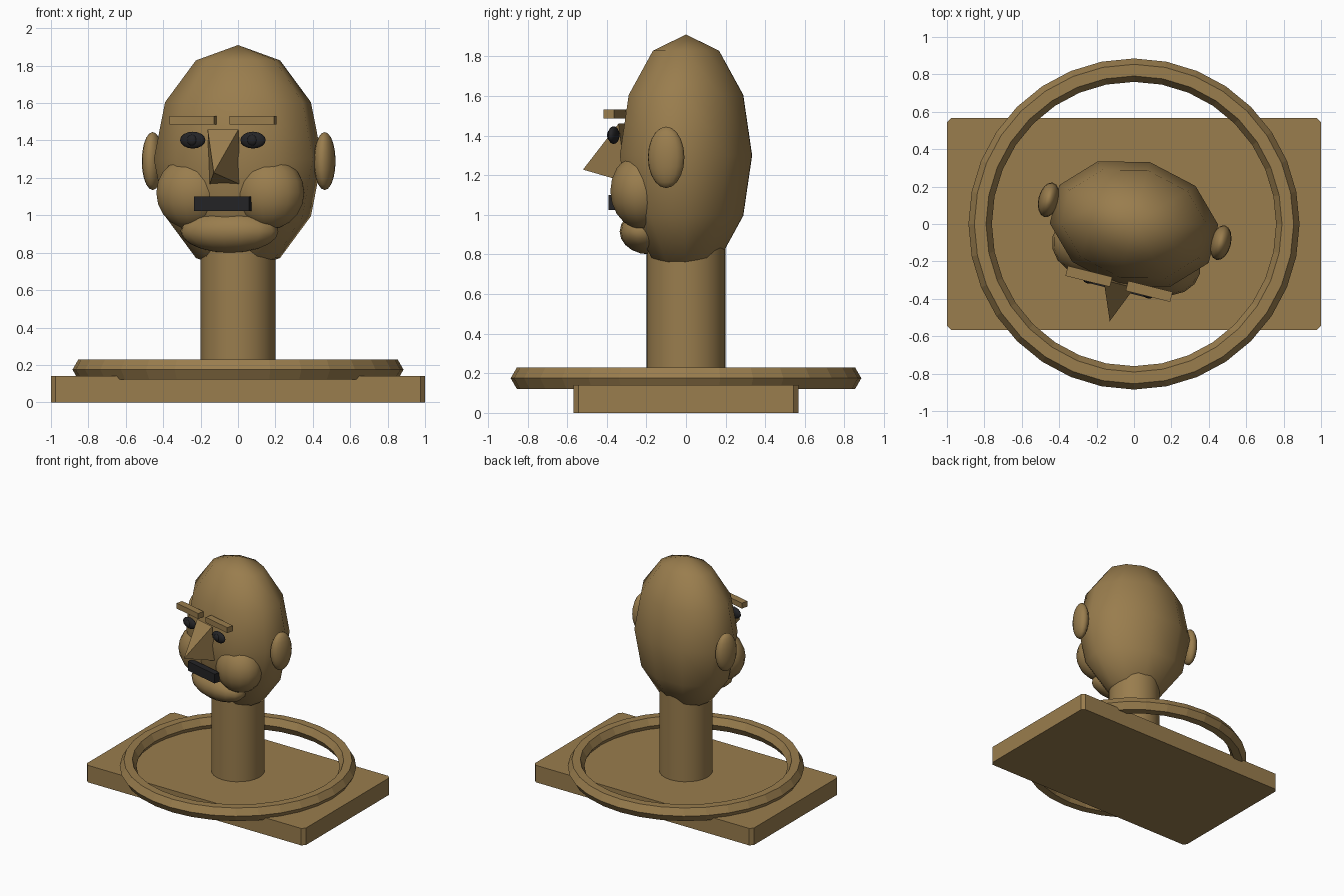
import bpy, bmesh, math
from mathutils import Matrix, Vector

if "Cube" in bpy.data.objects:
    bpy.data.objects.remove(bpy.data.objects["Cube"])

YAW = Matrix.Rotation(math.radians(-14), 4, 'Z')  # the head is turned aside


def material(name, color):
    m = bpy.data.materials.new(name)
    m.diffuse_color = (*color, 1)
    m.use_nodes = True
    m.node_tree.nodes["Principled BSDF"].inputs["Base Color"].default_value = m.diffuse_color
    return m


bronze = material("bronze", (0.32, 0.205, 0.075))
black = material("soft_black", (0.017, 0.017, 0.019))


def finish(name, bm, mat, smooth=None, turn=True):
    if turn:
        bm.transform(YAW)
    bmesh.ops.recalc_face_normals(bm, faces=bm.faces)
    me = bpy.data.meshes.new(name)
    bm.to_mesh(me)
    bm.free()
    me.materials.append(mat)
    ob = bpy.data.objects.new(name, me)
    bpy.context.collection.objects.link(ob)
    if smooth:
        bpy.ops.object.select_all(action='DESELECT')
        ob.select_set(True)
        bpy.context.view_layer.objects.active = ob
        bpy.ops.object.shade_smooth_by_angle(angle=math.radians(smooth))
    return ob


def ellipsoid(name, center, radii, mat, seg=16, rings=10, forward=False):
    bm = bmesh.new()
    bmesh.ops.create_uvsphere(bm, u_segments=seg, v_segments=rings, radius=1)
    if forward:  # poles point to the front
        bm.transform(Matrix.Rotation(math.pi / 2, 4, 'X'))
    bm.transform(Matrix.Translation(center) @ Matrix.Diagonal((*radii, 1)))
    return finish(name, bm, mat, 60)


def box(name, center, size, mat, turn=True):
    bm = bmesh.new()
    bmesh.ops.create_cube(bm, size=1)
    bm.transform(Matrix.Translation(center) @ Matrix.Diagonal((*size, 1)))
    return finish(name, bm, mat, None, turn)


# Base slab with clipped corners
base = box("base_slab", (0, 0, 0.07), (2, 1.136, 0.14), bronze, False)
bm = bmesh.new()
bm.from_mesh(base.data)
upright = [e for e in bm.edges if abs(e.verts[0].co.z - e.verts[1].co.z) > 0.1]
bmesh.ops.bevel(bm, geom=upright, offset=0.025, segments=1, affect='EDGES')
bm.to_mesh(base.data)
bm.free()

# Ring with a six-sided cross-section
bm = bmesh.new()
N, M = 32, 6
loops = []
for i in range(N):
    a = math.tau * i / N
    loop = []
    for j in range(M):
        t = math.tau * j / M
        r = 0.8225 + 0.0625 * math.cos(t)
        loop.append(bm.verts.new((r * math.cos(a), r * math.sin(a),
                                  0.175 + 0.0625 * math.sin(t))))
    loops.append(loop)
for i in range(N):
    p, q = loops[i], loops[(i + 1) % N]
    for j in range(M):
        k = (j + 1) % M
        bm.faces.new((p[j], q[j], q[k], p[k]))
finish("ring", bm, bronze, None, False)

# Neck column
bm = bmesh.new()
bmesh.ops.create_cone(bm, cap_ends=True, segments=24, radius1=0.2, radius2=0.2,
                      depth=0.74, matrix=Matrix.Translation((0, 0, 0.51)))
finish("neck", bm, bronze, 40, False)

# Head and chin
ellipsoid("head", (0, 0, 1.3), (0.46, 0.342, 0.61), bronze, 10, 6)
ellipsoid("chin", (0, -0.19, 0.915), (0.27, 0.14, 0.115), bronze)

# Paired features
for side, s in (("left", -1), ("right", 1)):
    ellipsoid(side + "_ear", (s * 0.474, 0.015, 1.29), (0.055, 0.095, 0.155), bronze)
    ellipsoid(side + "_cheek", (s * 0.21, -0.17, 1.12), (0.197, 0.165, 0.195), bronze)
    ellipsoid(side + "_eye", (s * 0.166, -0.335, 1.402), (0.07, 0.025, 0.045), black,
              forward=True)
    ellipsoid(side + "_pupil", (s * 0.166, -0.35, 1.402), (0.028, 0.018, 0.03), black,
              forward=True)
    box(side + "_brow", (s * 0.166, -0.33, 1.508), (0.245, 0.055, 0.045), bronze)

# Mouth
box("mouth", (0, -0.34, 1.062), (0.305, 0.05, 0.076), black)

# Nose: four-sided pyramid pointing forward and down
bm = bmesh.new()
rim = [bm.verts.new(c) for c in ((-0.085, -0.33, 1.46), (0.085, -0.33, 1.46),
                                 (0.085, -0.29, 1.165), (-0.085, -0.29, 1.165))]
tip = bm.verts.new((0, -0.536, 1.228))
bm.faces.new(rim)
for i in range(4):
    bm.faces.new((rim[i], rim[(i + 1) % 4], tip))
finish("nose", bm, bronze)
